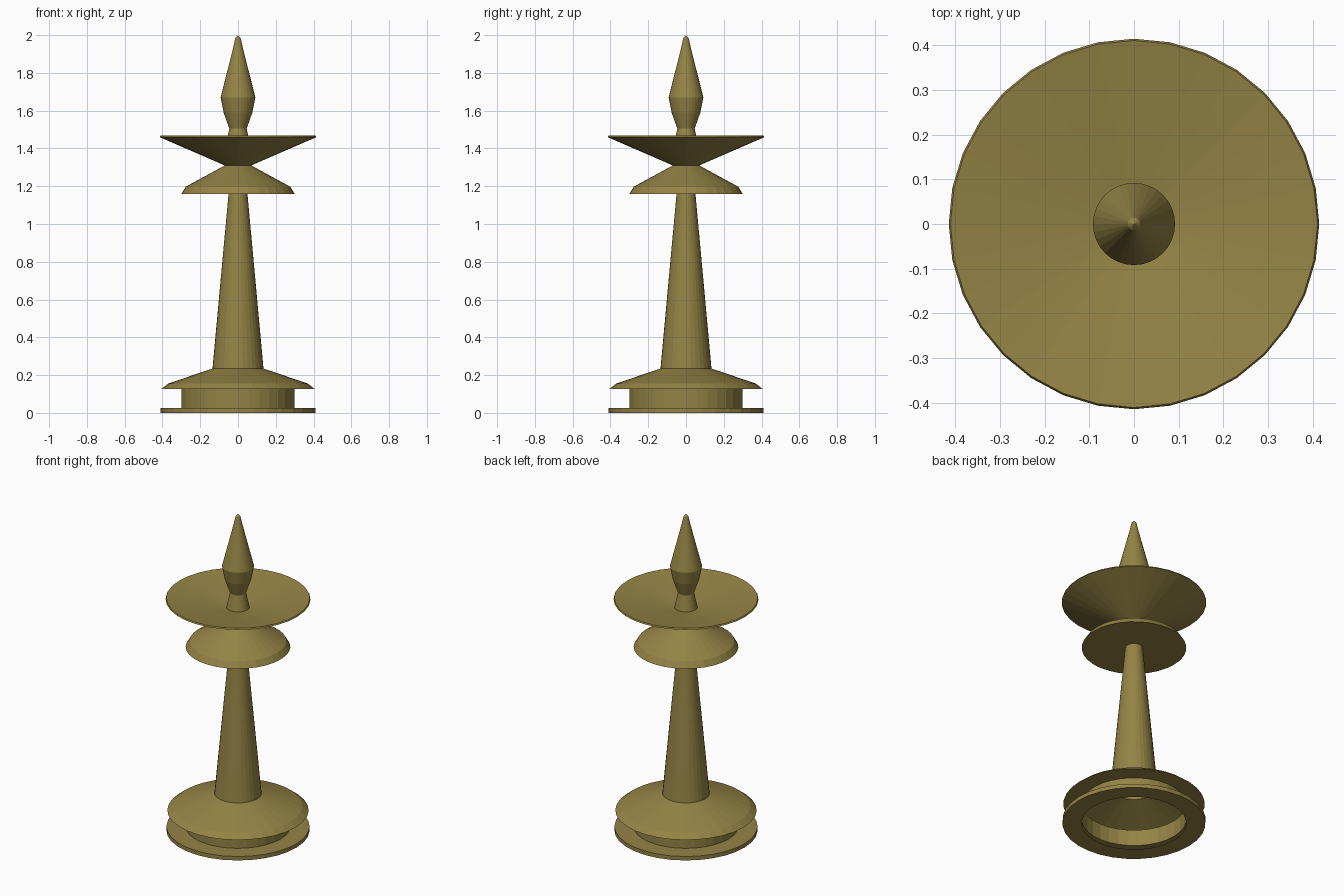
import bpy, math

if "Cube" in bpy.data.objects:
    bpy.data.objects.remove(bpy.data.objects["Cube"])

SIDES = 32
brass = bpy.data.materials.new("brass")
brass.diffuse_color = (0.30, 0.23, 0.06, 1)
brass.use_nodes = True
brass.node_tree.nodes["Principled BSDF"].inputs["Base Color"].default_value = brass.diffuse_color


def lathe(name, profile):
    """Revolve (radius, z) points, listed bottom to top, into a flat-faced shell."""
    verts, rings, faces = [], [], []
    for r, z in profile:
        count = SIDES if r > 0 else 1
        rings.append([len(verts) + i for i in range(count)])
        for i in range(count):
            a = 2 * math.pi * i / SIDES
            verts.append((r * math.cos(a), r * math.sin(a), z))
    for low, high in zip(rings, rings[1:]):
        for i in range(SIDES):
            j = (i + 1) % SIDES
            if len(high) == 1:
                faces.append((low[i], low[j], high[0]))
            else:
                faces.append((low[i], low[j], high[j], high[i]))
    mesh = bpy.data.meshes.new(name)
    mesh.from_pydata(verts, [], faces)
    mesh.materials.append(brass)
    obj = bpy.data.objects.new(name, mesh)
    bpy.context.collection.objects.link(obj)
    return obj


# Hollow foot: flat ring, drum and sloping skirt, open underneath
lathe("base", [(0.30, 0), (0.41, 0), (0.41, 0.025), (0.30, 0.025),
               (0.30, 0.127), (0.405, 0.127), (0.37, 0.155), (0.135, 0.235)])

# Tapered shaft
lathe("column", [(0.135, 0.235), (0.05, 1.16)])

# Bell-shaped collar under the dish
lathe("collar", [(0.05, 1.16), (0.30, 1.16), (0.277, 1.197), (0.07, 1.31)])

# Wide shallow dish
lathe("dish", [(0.07, 1.31), (0.415, 1.46), (0.411, 1.468), (0.066, 1.41)])

# Stem and flame-shaped finial
lathe("finial", [(0.066, 1.41), (0.046, 1.505), (0.076, 1.59), (0.092, 1.67),
                 (0.025, 1.935), (0.014, 1.985), (0, 2.0)])
